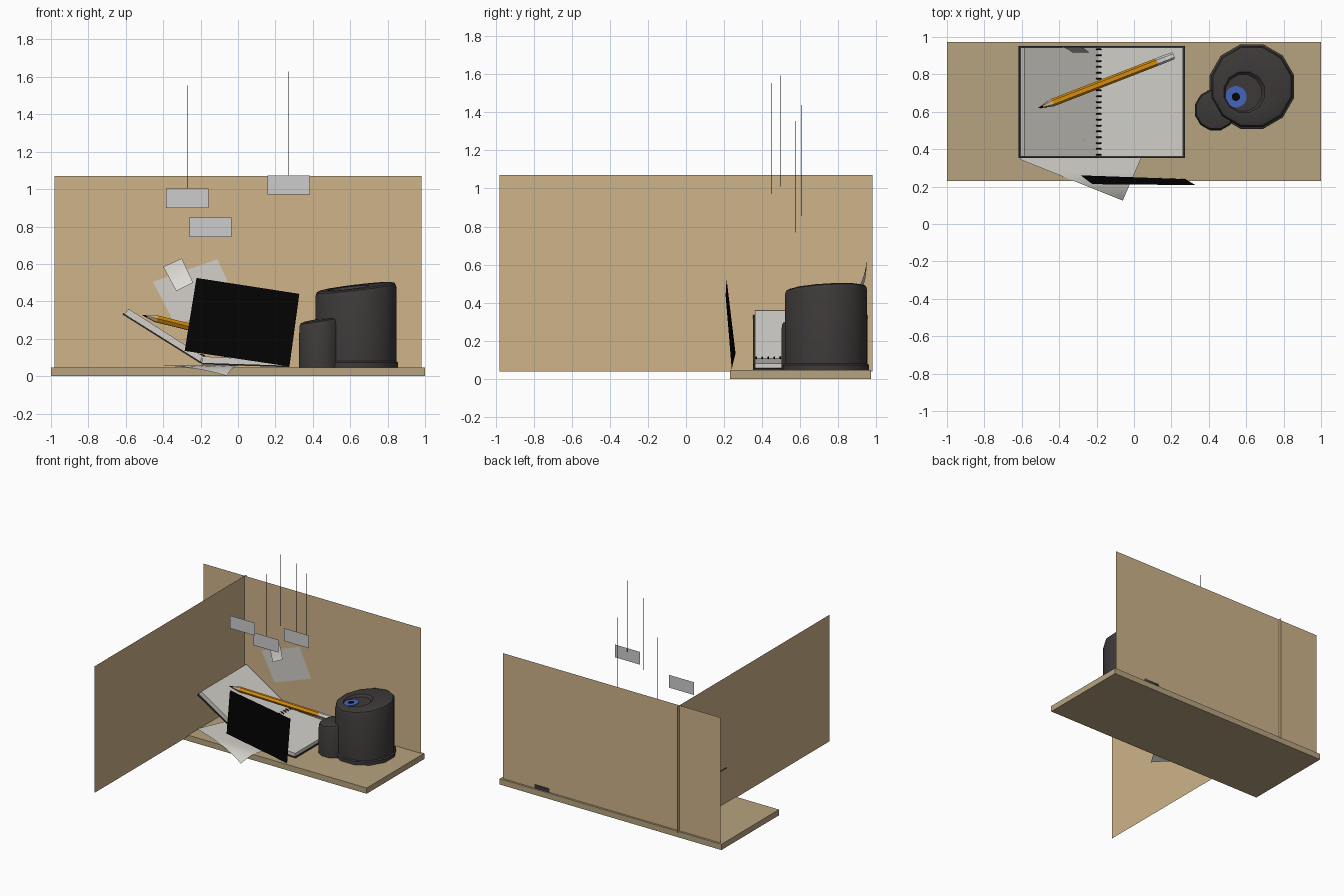
import bpy, bmesh, math
from mathutils import Vector

cube = bpy.data.objects.get("Cube")
if cube:
    bpy.data.objects.remove(cube, do_unlink=True)


def material(name, r, g, b):
    m = bpy.data.materials.new(name)
    m.use_nodes = True
    col = tuple((c / 255) ** 2.2 for c in (r, g, b)) + (1,)
    m.diffuse_color = col
    m.node_tree.nodes["Principled BSDF"].inputs["Base Color"].default_value = col
    return m


TAN = material("wall_tan", 205, 178, 137)
WOOD = material("board_wood", 182, 162, 127)
PAPER = material("paper_white", 210, 207, 200)
CARD = material("card_grey", 203, 203, 203)
TAPE = material("note_pale", 222, 220, 214)
DARK = material("charcoal", 64, 60, 60)
COVER = material("cover_grey", 52, 54, 50)
BLACK = material("black", 13, 13, 13)
ORANGE = material("pencil_orange", 218, 142, 22)
BLUE = material("lens_blue", 72, 102, 190)


def finish(name, bm, *mats, smooth=False):
    bmesh.ops.recalc_face_normals(bm, faces=bm.faces)
    mesh = bpy.data.meshes.new(name)
    bm.to_mesh(mesh)
    bm.free()
    ob = bpy.data.objects.new(name, mesh)
    bpy.context.collection.objects.link(ob)
    for m in mats:
        mesh.materials.append(m)
    if smooth:
        bpy.ops.object.select_all(action="DESELECT")
        ob.select_set(True)
        bpy.context.view_layer.objects.active = ob
        bpy.ops.object.shade_smooth_by_angle(angle=math.radians(38))
    return ob


def box(name, lo, hi, mat):
    bm = bmesh.new()
    bmesh.ops.create_cube(bm, size=1)
    for v in bm.verts:
        v.co = [l + (h - l) * (c + 0.5) for l, h, c in zip(lo, hi, v.co)]
    return finish(name, bm, mat)


def quad(name, corners, mat):
    bm = bmesh.new()
    bm.faces.new([bm.verts.new(c) for c in corners])
    return finish(name, bm, mat)


def sheet(name, corners, mat, bend, n=12):
    """Grid between four corners, moved by the bend rule."""
    a, b, c, d = map(Vector, corners)
    bm = bmesh.new()
    rows = []
    for j in range(n + 1):
        l, r = a.lerp(d, j / n), b.lerp(c, j / n)
        rows.append([bm.verts.new(bend(l.lerp(r, i / n), j / n)) for i in range(n + 1)])
    for p, q in zip(rows, rows[1:]):
        for i in range(n):
            bm.faces.new((p[i], p[i + 1], q[i + 1], q[i]))
    return finish(name, bm, mat, smooth=True)


def extrude_y(name, profile, y0, y1, mat):
    bm = bmesh.new()
    f = bm.faces.new([bm.verts.new((x, y0, z)) for x, z in profile])
    new = bmesh.ops.extrude_face_region(bm, geom=[f])["geom"]
    bmesh.ops.translate(bm, vec=(0, y1 - y0, 0),
                        verts=[v for v in new if isinstance(v, bmesh.types.BMVert)])
    return finish(name, bm, mat)


def loft(name, rings, mats, slots=None, smooth=True):
    """Bridge rings of points; slots gives a material index per band."""
    bm = bmesh.new()
    vs = [[bm.verts.new(p) for p in ring] for ring in rings]
    n = len(vs[0])
    for k, (p, q) in enumerate(zip(vs, vs[1:])):
        for i in range(n):
            f = bm.faces.new((p[i], p[(i + 1) % n], q[(i + 1) % n], q[i]))
            f.material_index = slots[k] if slots else 0
    bm.faces.new(vs[0])
    bm.faces.new(vs[-1]).material_index = slots[-1] if slots else 0
    return finish(name, bm, *mats, smooth=smooth)


def circle(cx, cy, r, height, n=12):
    pts = []
    for i in range(n):
        a = math.tau * (i + 0.5) / n
        x, y = cx + r * math.cos(a), cy + r * math.sin(a)
        pts.append((x, y, height(x, y)))
    return pts


def flat(z):
    return lambda x, y: z


# Board and the two walls
box("board", (-1, 0.23, 0), (1, 0.972, 0.047), WOOD)
quad("back_wall", [(-0.98, 0.956, 0.038), (0.98, 0.956, 0.038),
                   (0.98, 0.956, 1.07), (-0.98, 0.956, 1.07)], TAN)
quad("side_wall", [(-0.61, -0.98, 0.038), (-0.61, 0.98, 0.038),
                   (-0.61, 0.98, 1.07), (-0.61, -0.98, 1.07)], TAN)

# Hanging cards
for i, (x, y, z) in enumerate([(-0.272, 0.444, 0.95), (-0.147, 0.57, 0.797), (0.272, 0.365, 1.022)]):
    quad(f"card_{i + 1}", [(x + sx * 0.113, y, z + sz * 0.052)
                           for sx, sz in ((-1, -1), (1, -1), (1, 1), (-1, 1))], CARD)

# Hanging threads
threads = [(-0.272, 0.447, 0.97), (-0.147, 0.573, 0.77), (0.272, 0.37, 1.047),
           (0.195, 0.605, 0.855), (0.04, 0.495, 1.01)]
for i, (x, y, z) in enumerate(threads):
    box(f"thread_{i + 1}", (x - 0.001, y - 0.001, z), (x + 0.001, y + 0.001, z + 0.583), BLACK)

# Paper on the back wall with a curling note
quad("wall_paper", [(-0.455, 0.951, 0.505), (-0.335, 0.951, 0.275),
                    (-0.005, 0.951, 0.395), (-0.11, 0.951, 0.625)], PAPER)
sheet("curled_note", [(-0.4, 0.947, 0.585), (-0.3, 0.947, 0.63),
                      (-0.24, 0.947, 0.5), (-0.33, 0.947, 0.455)], TAPE,
      lambda p, t: p - Vector((0, 0.03 * t * t, 0)), n=6)

# Loose sheet drooping over the front edge
sheet("loose_sheet", [(-0.61, 0.345, 0.051), (-0.06, 0.125, 0.051),
                      (0.1, 0.495, 0.051), (-0.45, 0.715, 0.051)], PAPER,
      lambda p, t: p + Vector((0, 0, 0.005 - 2.6 * max(0, 0.27 - p.y) ** 2)), n=20)

# Leaning black panel
quad("black_panel", [(-0.285, 0.26, 0.135), (0.275, 0.24, 0.052),
                     (0.328, 0.208, 0.44), (-0.222, 0.213, 0.525)], BLACK)

# Open notebook: covers, page blocks and spiral
Y0, Y1 = 0.352, 0.952
extrude_y("left_cover", [(-0.2, 0.068), (-0.618, 0.33), (-0.614, 0.337), (-0.196, 0.075)], Y0, Y1, COVER)
extrude_y("left_pages", [(-0.2, 0.077), (-0.607, 0.332), (-0.585, 0.36), (-0.19, 0.108)],
          Y0 + 0.009, Y1 - 0.009, PAPER)
extrude_y("right_cover", [(-0.195, 0.063), (0.272, 0.048), (0.272, 0.056), (-0.195, 0.071)], Y0, Y1, COVER)
extrude_y("right_pages", [(-0.192, 0.071), (0.263, 0.056), (0.263, 0.082), (-0.192, 0.106)],
          Y0 + 0.009, Y1 - 0.009, PAPER)
spiral = bpy.data.curves.new("spiral_binding", "CURVE")
spiral.dimensions = "3D"
spiral.bevel_depth = 0.004
spiral.bevel_resolution = 1
for k in range(19):
    s = spiral.splines.new("POLY")
    s.points.add(11)
    s.use_cyclic_u = True
    for i, p in enumerate(s.points):
        a = math.tau * i / 12
        p.co = (-0.195 + 0.021 * math.cos(a), 0.37 + k * 0.0313, 0.094 + 0.021 * math.sin(a), 1)
spiral.materials.append(BLACK)
bpy.context.collection.objects.link(bpy.data.objects.new("spiral_binding", spiral))

# Six-sided pencil: lead, bare wood, painted body, ferrule, eraser
tip, end = Vector((-0.51, 0.62, 0.325)), Vector((0.21, 0.9, 0.147))
axis = (end - tip).normalized()
side = axis.cross(Vector((0, 0, 1))).normalized()
up = side.cross(axis)
stations = [(0, 0.001), (0.03, 0.007), (0.1, 0.021), (0.875, 0.021), (0.94, 0.021), (1, 0.019)]
loft("pencil", [[tip.lerp(end, t) + r * (math.cos(a) * side + math.sin(a) * up)
                 for a in (math.tau * i / 6 for i in range(6))] for t, r in stations],
     [BLACK, TAN, ORANGE, CARD, TAPE], [0, 1, 2, 3, 4], smooth=False)

# Sharpener body with slanted, dished top and a lower side lobe
CX, CY = 0.63, 0.735


def top(drop=0.0):
    return lambda x, y: 0.478 + 0.12 * (x - CX) + 0.06 * (y - CY) - drop


def lobe_top(drop=0.0):
    return lambda x, y: 0.302 + 0.16 * (x - 0.435) + 0.05 * (y - 0.61) - drop


loft("sharpener_body", [
    circle(CX, CY, 0.234, flat(0.047)), circle(CX, CY, 0.234, flat(0.074)),
    circle(CX, CY, 0.224, flat(0.08)), circle(CX, CY, 0.224, top(0.03)),
    circle(CX, CY, 0.216, top(0.008)), circle(CX, CY, 0.198, top()),
    circle(0.59, 0.705, 0.112, top()), circle(0.585, 0.702, 0.1, top(0.018))], [DARK])
loft("sharpener_lobe", [
    circle(0.435, 0.61, 0.113, flat(0.047)), circle(0.435, 0.61, 0.111, lobe_top(0.022)),
    circle(0.435, 0.61, 0.104, lobe_top(0.006)), circle(0.435, 0.61, 0.085, lobe_top())], [DARK])

# Round blue opening with a black centre
for name, r, drop, mat in (("opening_ring", 0.057, 0.013, BLUE), ("opening_hole", 0.022, 0.01, BLACK)):
    loft(name, [circle(0.545, 0.68, r, top(drop + 0.006), 24),
                circle(0.545, 0.68, r, top(drop), 24)], [mat])
